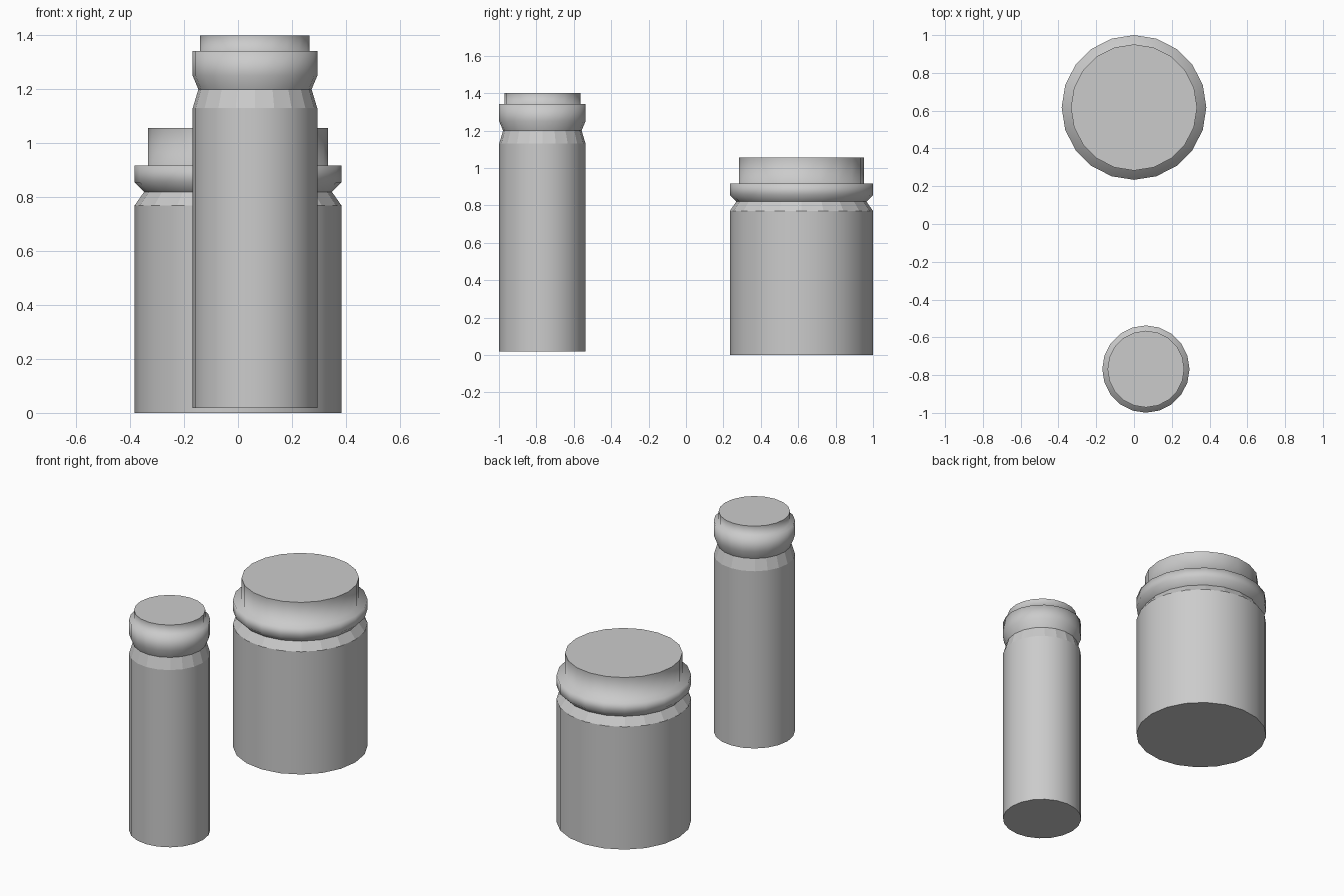
import bpy, bmesh, math

cube = bpy.data.objects.get("Cube")
if cube:
    bpy.data.objects.remove(cube)

SIDES = 20

grey = bpy.data.materials.new("plain_grey")
grey.use_nodes = True
grey.diffuse_color = (0.6, 0.6, 0.6, 1)
grey.node_tree.nodes["Principled BSDF"].inputs["Base Color"].default_value = (0.6, 0.6, 0.6, 1)


def lathe(name, centre, profile, cap_bottom=False, cap_top=False, faceted=()):
    """Turn a (radius, height) profile; bands listed in faceted stay flat."""
    bm = bmesh.new()
    rings = []
    for radius, z in profile:
        angles = [2 * math.pi * i / SIDES for i in range(SIDES)]
        rings.append([bm.verts.new((radius * math.cos(a), radius * math.sin(a), z)) for a in angles])
    for band, (low, high) in enumerate(zip(rings, rings[1:])):
        for i in range(SIDES):
            j = (i + 1) % SIDES
            face = bm.faces.new((low[i], low[j], high[j], high[i]))
            face.smooth = band not in faceted
    if cap_bottom:
        bm.faces.new(rings[0][::-1])
    if cap_top:
        bm.faces.new(rings[-1])
    # keep the profile corners crisp
    for edge in bm.edges:
        if len(edge.link_faces) == 2 and edge.calc_face_angle() > math.radians(22):
            edge.smooth = False
    mesh = bpy.data.meshes.new(name)
    bm.to_mesh(mesh)
    bm.free()
    mesh.materials.append(grey)
    obj = bpy.data.objects.new(name, mesh)
    obj.location = centre
    bpy.context.collection.objects.link(obj)
    return obj


def jar(prefix, centre, radius, neck, cap, heights):
    base, shoulder, groove, collar, rim, top = heights
    # container with bevelled shoulder
    lathe(prefix + "_jar_body", centre,
          [(radius, base), (radius, shoulder), (neck, groove)],
          cap_bottom=True, faceted=(1,))
    # lid: flared collar with a narrower raised cap
    lathe(prefix + "_jar_lid", centre,
          [(neck, groove), (radius, collar), (radius, rim), (cap, rim), (cap, top)],
          cap_top=True)


# wide jar at the back, slim jar at the front
jar("wide", (0, 0.617, 0), 0.383, 0.348, 0.334, (0, 0.77, 0.82, 0.855, 0.918, 1.057))
jar("slim", (0.063, -0.768, 0), 0.231, 0.21, 0.203, (0.018, 1.13, 1.2, 1.25, 1.342, 1.4))
